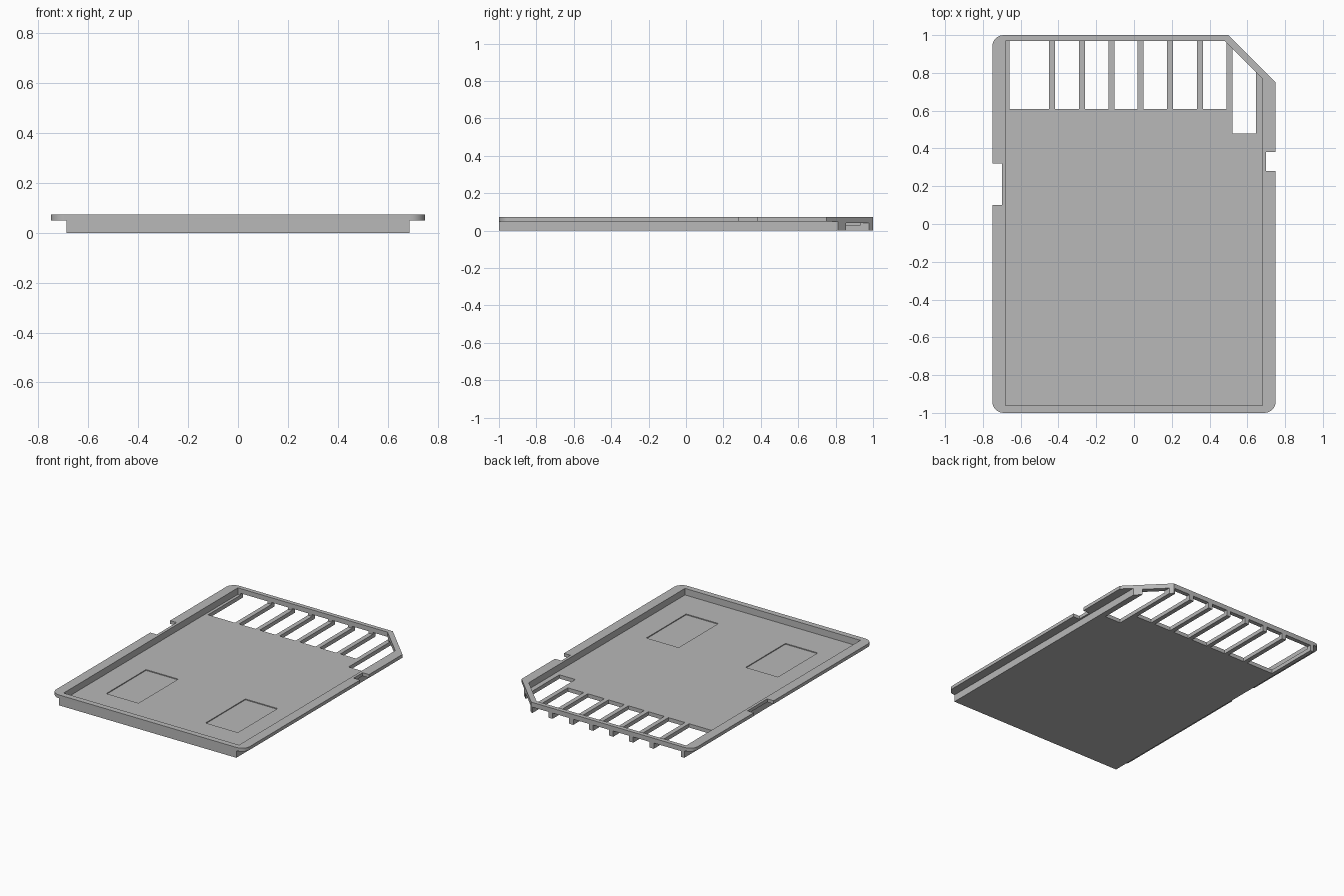
import bpy
import bmesh
import math

cube = bpy.data.objects.get("Cube")
if cube:
    bpy.data.objects.remove(cube, do_unlink=True)

TOP = 0.073        # rim top
STEP = 0.05        # underside of the side flanges
FLOOR = 0.027      # tray floor
SLOT_TOP = 0.04    # underside of the bar over the contact slots
BODY_X = 0.687     # half width of the lower body

grey = bpy.data.materials.new("grey plastic")
grey.use_nodes = True
grey.diffuse_color = (0.48, 0.48, 0.48, 1)
grey.node_tree.nodes["Principled BSDF"].inputs["Base Color"].default_value = (0.48, 0.48, 0.48, 1)


def prism(name, outline, z0, z1):
    """Extrude a counter-clockwise outline from z0 to z1."""
    bm = bmesh.new()
    face = bm.faces.new([bm.verts.new((x, y, z0)) for x, y in outline])
    out = bmesh.ops.extrude_face_region(bm, geom=[face])
    for v in out["geom"]:
        if isinstance(v, bmesh.types.BMVert):
            v.co.z = z1
    bmesh.ops.recalc_face_normals(bm, faces=bm.faces)
    mesh = bpy.data.meshes.new(name)
    bm.to_mesh(mesh)
    bm.free()
    mesh.materials.append(grey)
    obj = bpy.data.objects.new(name, mesh)
    bpy.context.collection.objects.link(obj)
    return obj


def rect(x0, x1, y0, y1):
    return [(x0, y0), (x1, y0), (x1, y1), (x0, y1)]


def arc(cx, cy, r, start, steps=8):
    angles = [math.radians(start + 90 * i / steps) for i in range(steps + 1)]
    return [(cx + r * math.cos(a), cy + r * math.sin(a)) for a in angles]


# Card outline: three rounded corners and one clipped corner
R = 0.06
outline = (arc(-0.75 + R, -1 + R, R, 180) + arc(0.75 - R, -1 + R, R, 270)
           + [(0.75, 0.75), (0.5, 1)] + arc(-0.75 + R, 1 - R, R, 90))
shell = prism("card_half_shell", outline, 0, TOP)

cutters = []


def cut(name, points, z0, z1):
    cutters.append(prism(name, points, z0, z1))


# Side steps that leave thin flanges, and shallow recesses in the floor
for side in (-1, 1):
    xs = sorted((side * BODY_X, side * 0.9))
    cut("step_cutter", rect(*xs, -1.1, 1.1), -0.1, STEP)
    xs = sorted((side * 0.26, side * 0.51))
    cut("recess_cutter", rect(*xs, -0.73, -0.29), FLOOR - 0.006, 0.2)

# Notches in the flanges
cut("lock_notch_cutter", rect(-0.9, -0.7, 0.1, 0.32), -0.1, 0.2)
cut("small_notch_cutter", rect(0.7, 0.9, 0.28, 0.38), -0.1, 0.2)

# Tray cavity
cut("cavity_cutter", [(-0.68, -0.96), (0.68, -0.96), (0.68, 0.77),
                      (0.48, 0.97), (-0.68, 0.97)], FLOOR, 0.2)

# Contact slots, open at the back below the bar
ribs = [-0.435, -0.275, -0.12, 0.035, 0.19, 0.35, 0.505]
left_edge = -0.66
for rib in ribs:
    cut("slot_cutter", rect(left_edge, rib - 0.016, 0.61, 1.1), -0.1, SLOT_TOP)
    left_edge = rib + 0.016
cut("slot_cutter", rect(left_edge, 0.645, 0.48, 1.1), -0.1, SLOT_TOP)

# Carve everything out of the shell
bpy.context.view_layer.objects.active = shell
for cutter in cutters:
    cutter.hide_render = True
    mod = shell.modifiers.new("carve", 'BOOLEAN')
    mod.operation = 'DIFFERENCE'
    mod.solver = 'EXACT'
    mod.object = cutter
    bpy.ops.object.modifier_apply(modifier=mod.name)
for cutter in cutters:
    bpy.data.objects.remove(cutter, do_unlink=True)

bpy.ops.object.select_all(action='DESELECT')
shell.select_set(True)
bpy.ops.object.shade_smooth_by_angle(angle=math.radians(30))
